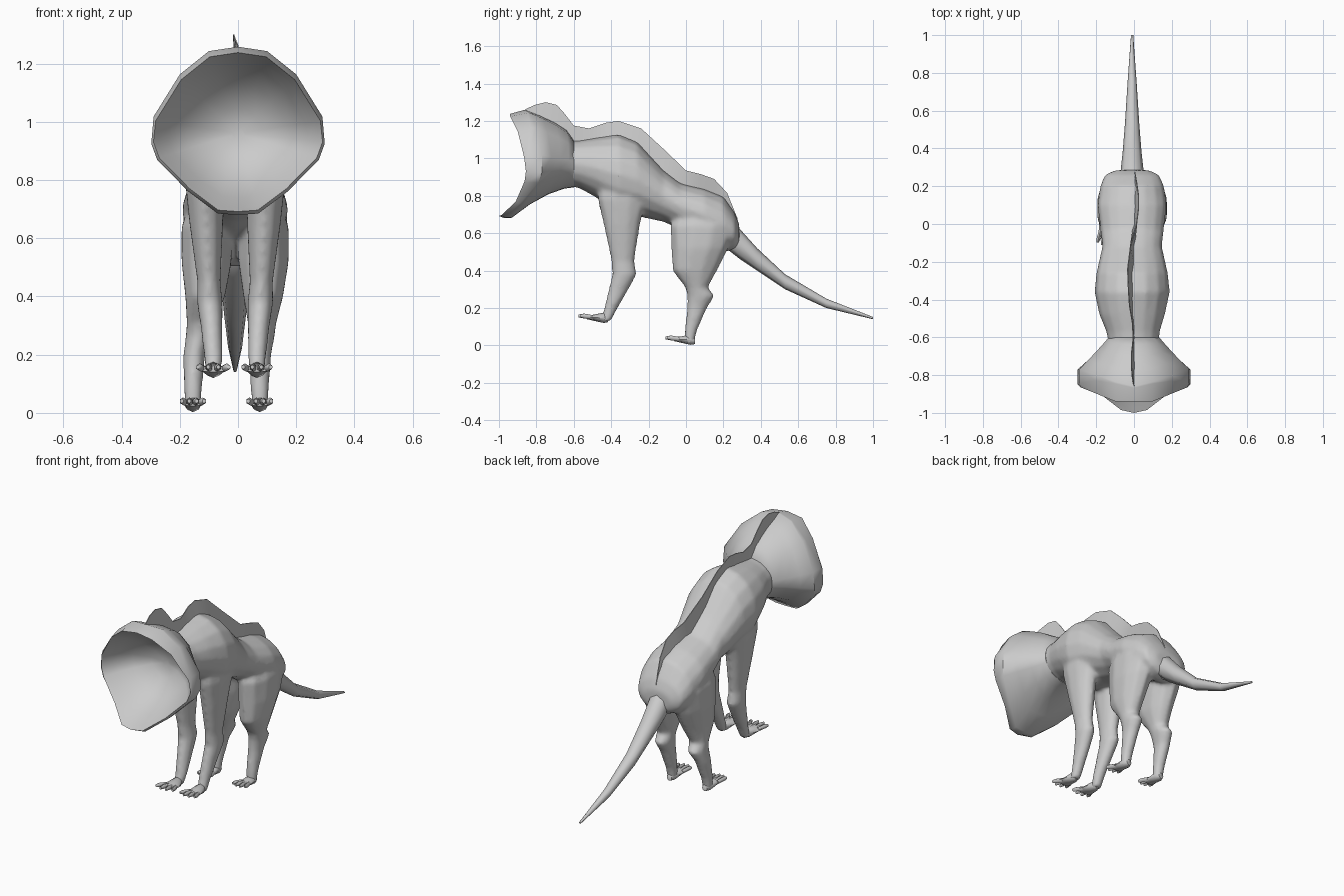
import bpy, bmesh, math
from mathutils import Vector

if "Cube" in bpy.data.objects:
    bpy.data.objects.remove(bpy.data.objects["Cube"], do_unlink=True)

grey = bpy.data.materials.new("plain_grey")
grey.use_nodes = True
grey.diffuse_color = (0.6, 0.6, 0.6, 1)
grey.node_tree.nodes["Principled BSDF"].inputs["Base Color"].default_value = (0.6, 0.6, 0.6, 1)


def finish(name, bm, angle=60):
    bmesh.ops.recalc_face_normals(bm, faces=bm.faces)
    mesh = bpy.data.meshes.new(name)
    bm.to_mesh(mesh)
    bm.free()
    mesh.materials.append(grey)
    ob = bpy.data.objects.new(name, mesh)
    bpy.context.collection.objects.link(ob)
    bpy.ops.object.select_all(action="DESELECT")
    ob.select_set(True)
    bpy.context.view_layer.objects.active = ob
    bpy.ops.object.shade_smooth_by_angle(angle=math.radians(angle))
    return ob


def skin(bm, rings):
    """Bridge closed rings of points with quads and cap both ends."""
    rows = [[bm.verts.new(p) for p in ring] for ring in rings]
    n = len(rows[0])
    for a, b in zip(rows, rows[1:]):
        for i in range(n):
            j = (i + 1) % n
            bm.faces.new((a[i], a[j], b[j], b[i]))
    bm.faces.new(rows[0])
    bm.faces.new(rows[-1])


def add_loft(bm, sections, axis="y", sides=10):
    """Sections: position along axis, centre x, half width, low, high."""
    rings = []
    for t, cx, hw, lo, hi in sections:
        ring = []
        for k in range(sides):
            a = 2 * math.pi * k / sides
            x, v = cx + hw * math.sin(a), (lo + hi) / 2 + (hi - lo) / 2 * math.cos(a)
            ring.append((x, t, v) if axis == "y" else (x, v, t))
        rings.append(ring)
    skin(bm, rings)


# Trunk and four legs, fused into one skin
# Leg sections: height, blend from hip to foot, half width, front y, back y
front_leg = [(.95, 0, .055, -.46, -.24), (.78, 0, .068, -.475, -.21), (.65, .2, .06, -.443, -.243),
             (.45, .5, .041, -.4, -.275), (.38, .6, .046, -.395, -.262), (.3, .8, .039, -.415, -.305),
             (.19, 1, .033, -.44, -.37), (.13, 1, .028, -.455, -.4)]
hind_leg = [(.74, 0, .05, -.03, .19), (.64, 0, .09, -.088, .265), (.52, 0, .09, -.079, .228),
            (.4, .1, .071, -.075, .168), (.31, .4, .051, -.005, .118), (.265, .55, .047, .005, .155),
            (.2, .9, .039, .005, .114), (.08, 1, .033, -.008, .06), (.01, 1, .028, -.01, .045)]
# Hip x, foot x, toe tip y, ground height, foot half width
legs = {"front_left": (front_leg, .095, .065, -.575, .12, .055),
        "front_right": (front_leg, -.115, -.085, -.575, .12, .062),
        "hind_left": (hind_leg, .088, .075, -.11, .003, .047),
        "hind_right": (hind_leg, -.108, -.155, -.11, .003, .045)}

bm = bmesh.new()
add_loft(bm, [
    (-.66, 0, .13, .86, 1.09), (-.57, -.005, .142, .84, 1.095), (-.48, -.01, .174, .79, 1.11),
    (-.36, -.01, .2, .70, 1.128), (-.26, -.01, .19, .69, 1.087), (-.12, -.01, .159, .66, .935),
    (-.03, -.01, .169, .62, .867), (.1, -.01, .184, .56, .837), (.2, -.01, .17, .50, .797),
    (.26, -.01, .145, .51, .71), (.285, -.01, .09, .54, .65)], sides=16)
for sections, hip, foot, *_ in legs.values():
    add_loft(bm, [(z, hip + (foot - hip) * f, w, y0, y1) for z, f, w, y0, y1 in sections], "z", 10)
body = finish("body_and_legs", bm)
remesh = body.modifiers.new("fuse", "REMESH")
remesh.mode = "VOXEL"
remesh.voxel_size = .011
remesh.use_smooth_shade = True
relax = body.modifiers.new("relax", "SMOOTH")
relax.factor = .5
relax.iterations = 10
reduce = body.modifiers.new("reduce", "DECIMATE")
reduce.ratio = .5

# Feet with four splayed toes
for name, (_, hip, foot, toe_y, ground, width) in legs.items():
    bm = bmesh.new()
    add_loft(bm, [
        (toe_y + .158, foot, .016, ground + .004, ground + .04),
        (toe_y + .135, foot, .028, ground, ground + .055),
        (toe_y + .08, foot, width * .7, ground + .012, ground + .044),
        (toe_y + .045, foot, width * .8, ground + .02, ground + .042)], sides=8)
    for i in range(4):
        s = (i - 1.5) / 1.5 * width
        tip = toe_y + (.012 if i in (0, 3) else 0)
        add_loft(bm, [
            (toe_y + .075, foot + s * .5, .010, ground + .018, ground + .042),
            (toe_y + .03, foot + s * .75, .012, ground + .024, ground + .05),
            (tip, foot + s * .85, .007, ground + .03, ground + .045)], sides=6)
    finish(name + "_foot", bm)

# Tail
bm = bmesh.new()
add_loft(bm, [
    (.2, -.01, .06, .53, .69), (.29, -.01, .06, .46, .62), (.38, -.01, .05, .40, .52),
    (.53, -.01, .038, .30, .38), (.75, -.01, .024, .20, .25), (1, -.01, .006, .14, .152)], sides=8)
finish("tail", bm)

# Flared hollow head: half of the mouth edge, as x, widest y, crease y, lip y, z
half = [(0, -.86, -.868, -.94, 1.245), (.1, -.835, -.845, -.94, 1.23), (.2, -.80, -.83, -.9, 1.15),
        (.29, -.77, -.845, -.865, 1.005), (.298, -.77, -.85, -.856, .93),
        (.278, -.79, -.855, -.863, .875), (.17, -.86, -.89, -.91, .765),
        (.07, -.93, -.965, -.985, .69), (0, -.935, -.97, -1, .685)]
mouth = half + [(-x, *rest) for x, *rest in half[-2:0:-1]]
neck_c = Vector((0, -.6, .97))


def head_ring(f):
    """Outside of the head, from the neck (0) to the widest ring (1)."""
    ring = []
    for x, wide, crease, lip, z in mouth:
        edge = Vector((x, wide, z + (.013 if z > 1 else -.005)))
        d = Vector((x, 0, z - neck_c.z)).normalized()
        neck = neck_c + Vector((d.x * .135, 0, d.z * .125))
        r = f ** (1.12 - .55 * d.z)
        ring.append((neck.x + (edge.x - neck.x) * r,
                     neck.y + (edge.y - neck.y) * f,
                     neck.z + (edge.z - neck.z) * r))
    return ring


def bowl_ring(s, y=-.67):
    """Inside of the mouth, shrinking towards the throat."""
    return [(x * s, y + (lip - y) * min(1, s / .97) ** 2.5, .96 + (z - .96) * s)
            for x, wide, crease, lip, z in mouth]


crease_ring = [(x, crease, z + (.013 if z > 1 else -.005)) for x, wide, crease, lip, z in mouth]
bm = bmesh.new()
skin(bm, [head_ring(f) for f in (0, .15, .4, .7, 1)] + [crease_ring]
     + [bowl_ring(s) for s in (.975, .93, .8, .6, .3, .08)])
finish("head", bm, 45)

# Thin back crest: y, base z, top z, sideways lean of the top edge
crest = [(-.86, 1.24, 1.262, 0), (-.81, 1.22, 1.285, -.01), (-.75, 1.2, 1.3, -.015),
         (-.69, 1.15, 1.285, -.015), (-.65, 1.1, 1.24, -.01), (-.6, 1.05, 1.175, -.005),
         (-.52, 1.05, 1.16, -.01), (-.43, 1.06, 1.19, -.025), (-.36, 1.08, 1.2, -.03),
         (-.24, 1.02, 1.16, -.035), (-.12, .88, 1.05, -.02), (0, .8, .935, .015),
         (.08, .79, .915, .025), (.15, .77, .89, .025), (.22, .7, .815, .015), (.275, .6, .68, .005)]
bm = bmesh.new()
skin(bm, [[(-.004, y, lo), (.004, y, lo), (dx + .002, y, hi), (dx - .002, y, hi)]
          for y, lo, hi, dx in crest])
finish("back_crest", bm, 40)
